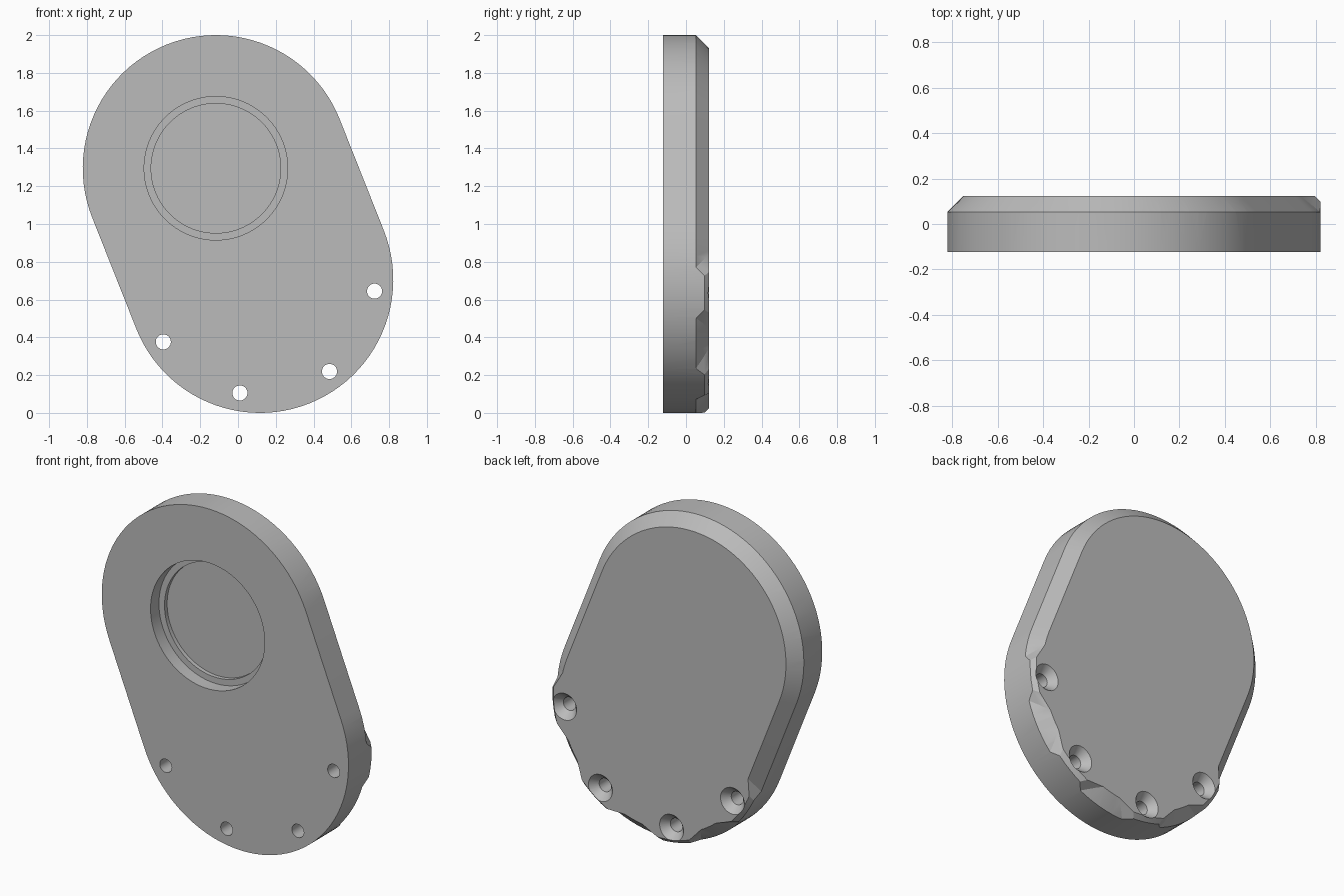
import bpy, bmesh, math
from mathutils import Vector

cube = bpy.data.objects.get("Cube")
if cube:
    bpy.data.objects.remove(cube, do_unlink=True)

TOP, LOW = Vector((-0.117, 1.295)), Vector((0.117, 0.705))   # arc centres (x, z)
R = 0.705                                                    # plate corner radius
FRONT, BACK = -0.1225, 0.1225
BIG, SMALL = 0.07, 0.025                                     # chamfer widths
HOLE_RING = 0.609                                            # screw circle radius

grey = bpy.data.materials.new("plain_grey")
grey.use_nodes = True
grey.diffuse_color = (0.5, 0.5, 0.5, 1)
grey.node_tree.nodes["Principled BSDF"].inputs["Base Color"].default_value = (0.5, 0.5, 0.5, 1)


def finish(bm, name):
    bmesh.ops.remove_doubles(bm, verts=bm.verts, dist=1e-5)
    bmesh.ops.recalc_face_normals(bm, faces=bm.faces)
    mesh = bpy.data.meshes.new(name)
    bm.to_mesh(mesh)
    bm.free()
    mesh.materials.append(grey)
    obj = bpy.data.objects.new(name, mesh)
    bpy.context.scene.collection.objects.link(obj)
    return obj


def outline(a, b, radius, steps):
    """Rounded slot around centres a and b; a circle when they coincide."""
    axis = math.atan2(a.y - b.y, a.x - b.x) if a != b else 0
    pts = []
    for centre, turn in ((a, axis - math.pi / 2), (b, axis + math.pi / 2)):
        for k in range(steps + 1):
            t = turn + math.pi * k / steps
            pts.append(centre + radius * Vector((math.cos(t), math.sin(t))))
    return pts


def loft(name, a, b, rings, steps=48, closed=False):
    """Join slot outlines given as (radius, y); closed makes a ring-shaped solid."""
    bm = bmesh.new()
    loops = [[bm.verts.new((p.x, y, p.y)) for p in outline(a, b, r, steps)]
             for r, y in rings]
    pairs = list(zip(loops, loops[1:]))
    if closed:
        pairs.append((loops[-1], loops[0]))
    else:
        bm.faces.new(loops[0])
        bm.faces.new(loops[-1])
    for lo, hi in pairs:
        for i in range(len(lo)):
            j = (i + 1) % len(lo)
            bm.faces.new((lo[i], lo[j], hi[j], hi[i]))
    return finish(bm, name)


def cut(target, cutter):
    mod = target.modifiers.new("cut", "BOOLEAN")
    mod.operation = "DIFFERENCE"
    mod.solver = "EXACT"
    mod.object = cutter
    bpy.context.view_layer.objects.active = target
    bpy.ops.object.modifier_apply(modifier=mod.name)
    bpy.data.objects.remove(cutter, do_unlink=True)


def boss_wedge(angle):
    """Flared block that keeps material around one screw hole."""
    out = Vector((math.cos(angle), math.sin(angle)))
    side = Vector((-out.y, out.x))
    bm = bmesh.new()
    quads = []
    for y in (0.0, BACK + 0.02):
        quad = []
        for inset, sign in ((-0.03, -1), (-0.03, 1), (0.14, 1), (0.14, -1)):
            half = 0.063 + 1.34 * inset + 0.785 * (BACK - y)
            p = LOW + out * (R - inset) + side * half * sign
            quad.append(bm.verts.new((p.x, y, p.y)))
        quads.append(quad)
        bm.faces.new(quad)
    for i in range(4):
        j = (i + 1) % 4
        bm.faces.new((quads[0][i], quads[0][j], quads[1][j], quads[1][i]))
    return finish(bm, "boss_wedge")


# Plate with a narrow rear chamfer
plate = loft("cover_plate", TOP, LOW,
             [(R, FRONT), (R, BACK - SMALL), (R - SMALL, BACK)])

# Wide rear chamfer, interrupted at the screw bosses
chamfer = loft("chamfer_cutter", TOP, LOW,
               [(R - BIG - 0.01, BACK + 0.01), (R + 0.02, BACK - BIG - 0.02),
                (R + 0.02, BACK + 0.01)], closed=True)
angles = [math.radians(-5.7 - 47.2 * i) for i in range(4)]
for angle in angles:
    cut(chamfer, boss_wedge(angle))
cut(plate, chamfer)

# Countersunk screw holes
for angle in angles:
    c = LOW + HOLE_RING * Vector((math.cos(angle), math.sin(angle)))
    cut(plate, loft("hole_cutter", c, c,
                    [(0.04, FRONT - 0.05), (0.04, BACK - 0.045),
                     (0.08, BACK), (0.08, BACK + 0.05)], steps=16))

# Stepped round recess in the front
cut(plate, loft("recess_cutter", TOP, TOP,
                [(0.38, FRONT - 0.05), (0.38, FRONT + 0.08),
                 (0.343, FRONT + 0.08), (0.343, FRONT + 0.105)]))

# Smooth curved walls, crisp edges
bpy.ops.object.select_all(action="DESELECT")
plate.select_set(True)
bpy.context.view_layer.objects.active = plate
bpy.ops.object.shade_smooth_by_angle(angle=math.radians(25))
